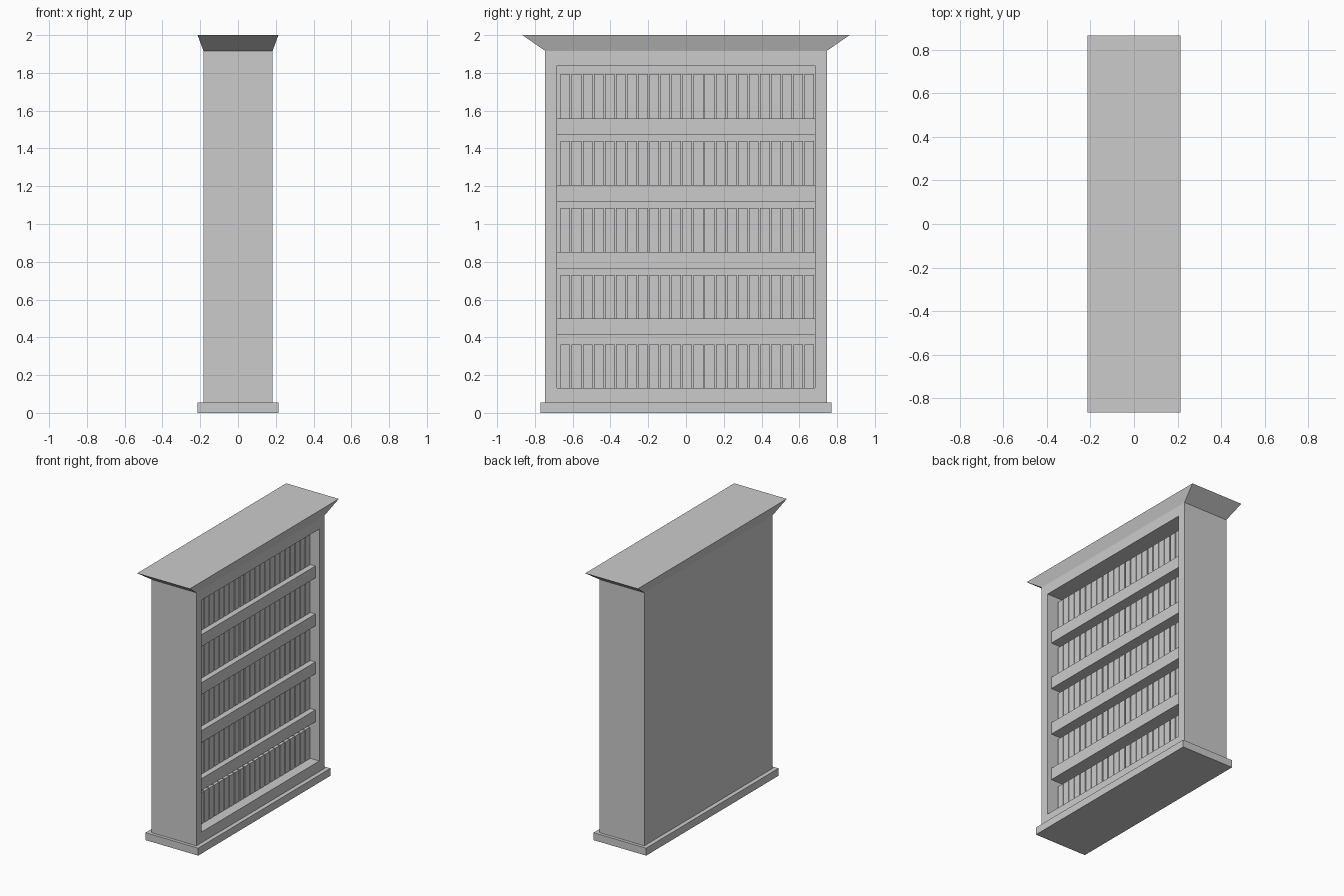
import bpy, bmesh
from mathutils import Vector

if "Cube" in bpy.data.objects:
    bpy.data.objects.remove(bpy.data.objects["Cube"])

grey = bpy.data.materials.new("plain_grey")
grey.diffuse_color = (0.6, 0.6, 0.6, 1)
grey.use_nodes = True
grey.node_tree.nodes["Principled BSDF"].inputs["Base Color"].default_value = grey.diffuse_color


def new_box(bm, lo, hi):
    """Add a box between two corners and return its vertices."""
    lo, hi = Vector(lo), Vector(hi)
    verts = bmesh.ops.create_cube(bm, size=1)["verts"]
    for v in verts:
        for i in range(3):
            v.co[i] = hi[i] if v.co[i] > 0 else lo[i]
    return verts


def finish(bm, name):
    bmesh.ops.recalc_face_normals(bm, faces=bm.faces)
    mesh = bpy.data.meshes.new(name)
    bm.to_mesh(mesh)
    bm.free()
    mesh.materials.append(grey)
    obj = bpy.data.objects.new(name, mesh)
    bpy.context.collection.objects.link(obj)
    return obj


def box(name, lo, hi):
    bm = bmesh.new()
    new_box(bm, lo, hi)
    return finish(bm, name)


BX, BY = 0.183, 0.746            # cabinet half sizes
BASE_Z, CROWN_Z = 0.055, 1.917
OY, OZ0, OZ1 = 0.684, 0.133, 1.839   # opening
BACK_X, BOOK_X, SHELF_X = -0.15, 0.11, 0.151

# plinth
box("base_plinth", (-0.214, -0.769, 0), (0.214, 0.769, BASE_Z))

# cabinet: box with its open side (+x) inset and pushed inwards
bm = bmesh.new()
new_box(bm, (-BX, -BY, BASE_Z), (BX, BY, CROWN_Z))
bm.normal_update()
front = max(bm.faces, key=lambda f: f.calc_center_median().x)
bmesh.ops.inset_individual(bm, faces=[front], thickness=0.05)
for v in front.verts:
    v.co.y = OY if v.co.y > 0 else -OY
    v.co.z = OZ1 if v.co.z > 1 else OZ0
inner = bmesh.ops.extrude_discrete_faces(bm, faces=[front])["faces"][0]
for v in inner.verts:
    v.co.x = BACK_X
finish(bm, "cabinet")

# flared crown
bm = bmesh.new()
for v in new_box(bm, (-BX, -BY, CROWN_Z), (BX, BY, 2.0)):
    if v.co.z > 1.99:
        v.co.x *= 0.214 / BX
        v.co.y *= 0.866 / BY
finish(bm, "crown")

# shelves
shelf_tops = [0.500 + 0.353 * i for i in range(4)]
for i, top in enumerate(shelf_tops):
    box(f"shelf_{i + 1}", (BACK_X, -OY, top - 0.088), (SHELF_X, OY, top))

# rows of books standing on the floor and on each shelf
floors = [OZ0] + shelf_tops
tops = [0.363, 0.731, 1.085, 1.439, 1.793]
for i, (z0, z1) in enumerate(zip(floors, tops)):
    bm = bmesh.new()
    for k in range(23):
        y = -0.664 + 0.0587 * k
        new_box(bm, (BACK_X + 0.02, y, z0), (BOOK_X, y + 0.051, z1))
    finish(bm, f"book_row_{i + 1}")
